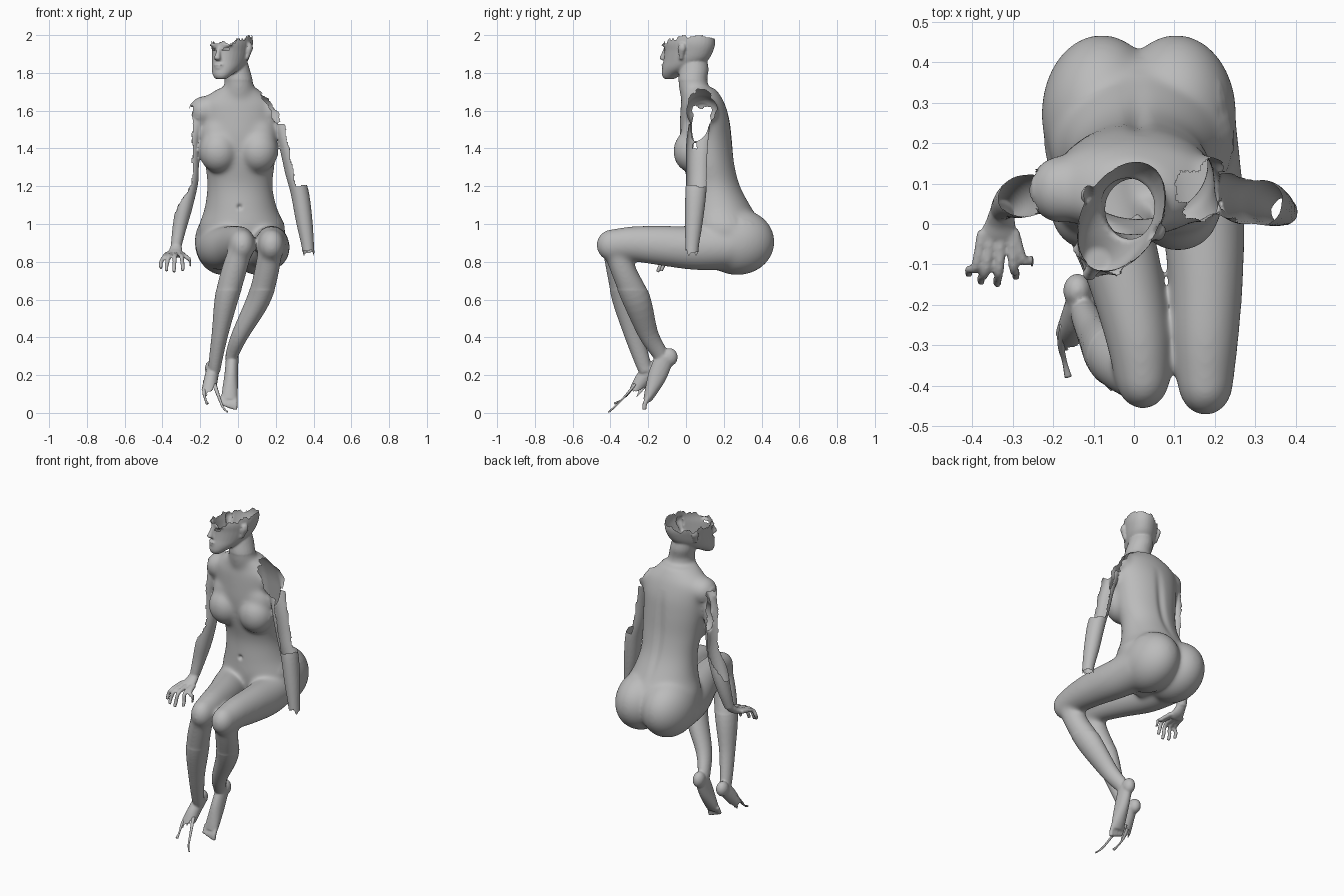
import bpy, bmesh, math
from mathutils import Vector, Matrix

cube = bpy.data.objects.get("Cube")
if cube:
    bpy.data.objects.remove(cube, do_unlink=True)

stone = bpy.data.materials.new("grey_stone")
stone.use_nodes = True
GREY = (0.5, 0.5, 0.5, 1)
stone.diffuse_color = GREY
stone.node_tree.nodes["Principled BSDF"].inputs["Base Color"].default_value = GREY


def spline(rows, steps=5):
    """Catmull-Rom resampling of ring rows."""
    rows = [Vector(r) for r in rows]
    pts = [rows[0]] + rows + [rows[-1]]
    out = []
    for i in range(1, len(pts) - 2):
        a, b, c, d = pts[i - 1:i + 3]
        for s in range(steps):
            t = s / steps
            out.append(0.5 * (2 * b + (c - a) * t + (2 * a - 5 * b + 4 * c - d) * t * t
                              + (3 * b - a - 3 * c + d) * t ** 3))
    return out + [rows[-1]]


def loft(bm, rows, flat=False, mat=Matrix(), sides=24):
    """Closed tube through rows of x, y, z, half width, half depth."""
    rows = spline([tuple(r) if len(r) == 5 else (*r, r[3]) for r in rows])
    cen = [Vector(r[:3]) for r in rows]
    rings = []
    for i, r in enumerate(rows):
        n = (cen[min(i + 1, len(cen) - 1)] - cen[max(i - 1, 0)]).normalized()
        if flat:
            n = Vector((0, 0, 1))
        u = (Vector((1, 0, 0)) - n * n.x).normalized()
        v = n.cross(u)
        rings.append([bm.verts.new(mat @ (cen[i] + u * r[3] * math.cos(a) + v * r[4] * math.sin(a)))
                      for a in (math.tau * k / sides for k in range(sides))])
    for p, q in zip(rings, rings[1:]):
        for k in range(sides):
            j = (k + 1) % sides
            bm.faces.new((p[k], p[j], q[j], q[k]))
    bm.faces.new(rings[0][::-1])
    bm.faces.new(rings[-1])


def ball(bm, c, r, mat=Matrix()):
    bmesh.ops.create_uvsphere(bm, u_segments=28, v_segments=18, radius=1,
                              matrix=mat @ Matrix.Translation(c) @ Matrix.Diagonal((*r, 1)))


def make(name, bm):
    me = bpy.data.meshes.new(name)
    bmesh.ops.recalc_face_normals(bm, faces=bm.faces)
    bm.to_mesh(me)
    bm.free()
    me.materials.append(stone)
    ob = bpy.data.objects.new(name, me)
    bpy.context.collection.objects.link(ob)
    for p in me.polygons:
        p.use_smooth = True
    return ob


bm = bmesh.new()

# Torso, neck, shoulders, breasts, buttocks
loft(bm, [(.015, .21, .79, .16, .14), (.015, .205, .9, .215, .185), (.02, .207, .98, .23, .203),
          (.015, .18, 1.08, .193, .172), (.01, .15, 1.2, .173, .14), (.01, .122, 1.32, .185, .137),
          (.002, .106, 1.45, .198, .139), (0, .1, 1.55, .207, .132), (-.005, .09, 1.63, .207, .118),
          (-.005, .082, 1.675, .165, .104), (0, .064, 1.72, .1, .09)], flat=True, sides=40)
loft(bm, [(.005, .07, 1.6, .1, .08), (.005, .047, 1.7, .084, .082), (.003, .036, 1.76, .075, .077),
          (-.01, .043, 1.82, .072, .076), (-.02, .043, 1.88, .064, .066)], flat=True)
for s in (-1, 1):
    ball(bm, (s * .182, .085, 1.598), (.078, .085, .08))
    ball(bm, (.003 + s * .106, .032, 1.385), (.104, .1, .115))
    ball(bm, (.004 + s * .1, .05, 1.47), (.1, .078, .11))
    ball(bm, (.012 + s * .092, .272, .905), (.15, .198, .176))

# Thighs, knees, shins
loft(bm, [(-.11, .22, .88, .118, .122), (-.077, .05, .872, .11, .116), (-.025, -.12, .885, .095, .107),
          (.01, -.28, .895, .081, .094), (.022, -.39, .888, .069, .082)])
loft(bm, [(.135, .22, .88, .122, .122), (.165, .05, .872, .108, .116), (.178, -.12, .885, .094, .107),
          (.177, -.28, .895, .083, .094), (.176, -.4, .888, .07, .082)])
ball(bm, (.022, -.38, .888), (.068, .08, .085))
ball(bm, (.177, -.392, .888), (.07, .084, .085))
loft(bm, [(.018, -.375, .88, .062, .07), (-.025, -.352, .74, .068, .068), (-.062, -.318, .6, .062, .072),
          (-.095, -.277, .42, .044, .052), (-.12, -.23, .27, .035, .041), (-.125, -.212, .22, .031, .036)])
loft(bm, [(.173, -.375, .88, .064, .07), (.15, -.325, .74, .066, .068), (.108, -.262, .6, .062, .074),
          (.014, -.2, .42, .045, .053), (-.028, -.142, .32, .035, .042), (-.035, -.12, .27, .03, .036)])

# Feet: the left is whole, the right is broken off at the front
ball(bm, (-.032, -.088, .295), (.035, .044, .048))
loft(bm, [(-.03, -.11, .3, .033, .05), (-.036, -.15, .2, .036, .05), (-.043, -.187, .11, .042, .033),
          (-.047, -.207, .065, .041, .02)])
for i in range(5):
    x = -.014 - .017 * i
    tip = .016 + .006 * i
    loft(bm, [(x, -.195, .09, .013), (x, -.217, .05, .0125), (x, -.221, tip, .0115)], sides=10)
ball(bm, (-.14, -.165, .235), (.035, .042, .045))
loft(bm, [(-.13, -.18, .24, .034, .042), (-.145, -.235, .17, .037, .04), (-.157, -.28, .1, .039, .028),
          (-.16, -.31, .05, .035, .02)])

# Arms
loft(bm, [(-.205, .085, 1.58, .055), (-.24, .08, 1.45, .043, .056), (-.246, .077, 1.32, .042, .052),
          (-.254, .072, 1.22, .043, .052), (-.285, .066, 1.09, .044, .052), (-.31, .055, .98, .037, .04),
          (-.328, .035, .88, .028, .028)])
loft(bm, [(.225, .075, 1.56, .045, .055), (.262, .058, 1.42, .045, .058), (.292, .055, 1.28, .044, .055),
          (.326, .052, 1.17, .048, .056), (.35, .042, 1.02, .044, .048), (.37, .032, .88, .033, .036),
          (.375, .03, .8, .032, .034)])

# Right hand with spread fingers
loft(bm, [(-.327, .04, .89, .027, .024), (-.33, .005, .855, .037, .022), (-.335, -.025, .84, .044, .019),
          (-.337, -.038, .834, .038, .015)])
for x0, x1, y1, z1 in [(-.375, -.408, -.125, .765), (-.354, -.378, -.145, .75), (-.329, -.338, -.15, .745),
                       (-.304, -.293, -.132, .752), (-.297, -.25, -.1, .775)]:
    loft(bm, [(x0, -.018, .842, .014), ((x0 + x1) / 2, (y1 - .05) / 2 - .015, .825, .012),
              (x1, y1 + .012, z1 + .03, .011), (x1, y1, z1, .01)], sides=10)

# Head, turned toward its right
H = Matrix.Translation((-.037, .008, 0)) @ Matrix.Rotation(math.radians(-29), 4, 'Z')
loft(bm, [(0, -.11, 1.768, .03, .028), (0, -.095, 1.79, .05, .053), (0, -.05, 1.825, .072, .095),
          (0, -.012, 1.865, .084, .125), (0, .007, 1.915, .092, .139), (0, .012, 1.965, .097, .146),
          (0, .015, 2.02, .085, .13), (0, .015, 2.05, .05, .08)], flat=True, mat=H, sides=32)
loft(bm, [(0, -.126, 1.94, .011, .012), (0, -.141, 1.9, .013, .017), (0, -.15, 1.878, .018, .019),
          (0, -.136, 1.866, .015, .015)], flat=True, mat=H, sides=12)
ball(bm, (0, -.138, 1.842), (.028, .014, .008), H)
ball(bm, (0, -.137, 1.826), (.024, .014, .009), H)
for s in (-1, 1):
    ball(bm, (s * .038, -.112, 1.947), (.032, .018, .008), H)
    loft(bm, [(s * .09, .01, 1.87, .007, .01), (s * .098, .016, 1.9, .01, .016),
              (s * .105, .022, 1.93, .012, .022), (s * .103, .022, 1.958, .007, .014)],
         flat=True, mat=H, sides=12)

# Fuse the parts into one smooth skin
src = make("body_parts", bm)
rm = src.modifiers.new("fuse", 'REMESH')
rm.mode = 'VOXEL'
rm.voxel_size = .0062
sm = src.modifiers.new("soften", 'SMOOTH')
sm.factor = .5
sm.iterations = 4
skin = bpy.data.meshes.new_from_object(src.evaluated_get(bpy.context.evaluated_depsgraph_get()))
bpy.data.objects.remove(src, do_unlink=True)
bm = bmesh.new()
bm.from_mesh(skin)
bpy.data.meshes.remove(skin)

# Blend trunk, hips and knees more softly than arms, hand, head and feet
soft = [v for v in bm.verts if .65 < v.co.z < 1.76 and -.25 < v.co.x < .28
        and (v.co.z < 1.0 or -.21 < v.co.x < .21 or v.co.z > 1.56)]
for _ in range(42):
    bmesh.ops.smooth_vert(bm, verts=soft, factor=.5, use_axis_x=True, use_axis_y=True, use_axis_z=True)

# Spine groove and navel
for v in bm.verts:
    x, y, z = v.co
    if y > .12 and 1.05 < z < 1.6:
        v.co.y -= .012 * math.exp(-((x - .01) / .025) ** 2) * math.sin((z - 1.05) / .55 * math.pi)
    if y < .1 and 1.0 < z < 1.2:
        v.co.y += .015 * math.exp(-((x - .008) ** 2 + (z - 1.09) ** 2) / .00015)


def jag(t):
    return .012 * math.sin(t * 55) + .006 * math.sin(t * 130 + 1)


eyes = [H @ Vector((s * .037, -.123, 1.923)) for s in (-1, 1)]


def missing(p):
    """True where the shell is broken away."""
    x, y, z = p
    if z > 1.85:
        rim = 1.955 + .4 * min(max(x + .04, 0), .1) + .7 * jag(x + y)
        socket = any(abs(z - e.z) < .006 and (p - e).length < .017 for e in eyes)
        return z > min(rim, 1.998) or socket
    if x > .09 and 1.53 < z < 1.8:                       # left shoulder
        return x > .105 + (1.72 - z) * .55 + (.03 if y > .13 else 0) + .6 * jag(z + y)
    if x > .2 and 1.2 + .5 * jag(y) < z <= 1.53:         # left upper arm
        return x > .25 + (1.5 - z) * .19 + .25 * jag(z)
    if x > .3 and z < .85 + jag(y * 1.3 + x):            # left wrist
        return True
    if x < -.2 and 1.02 < z < 1.62 + .6 * jag(y):        # right arm
        return x < -.24 - max(0, 1.22 - z) * .6 + .25 * jag(z)
    return x < -.1 and y < -.2 and z < .11 + 1.5 * jag(x * 1.5)   # right foot


bmesh.ops.delete(bm, geom=[f for f in bm.faces if missing(f.calc_center_median())], context='FACES')
make("body", bm)

# Thin broken strands at the right foot
bm = bmesh.new()
loft(bm, [(-.172, -.25, .17, .012, .008), (-.18, -.3, .11, .009, .006), (-.172, -.34, .07, .006, .004),
          (-.163, -.378, .05, .009, .006)], sides=8)
loft(bm, [(-.125, -.27, .15, .012, .008), (-.1, -.33, .08, .008, .005), (-.08, -.38, .03, .006, .005),
          (-.055, -.41, .004, .004, .004)], sides=8)
make("foot_strands", bm)
